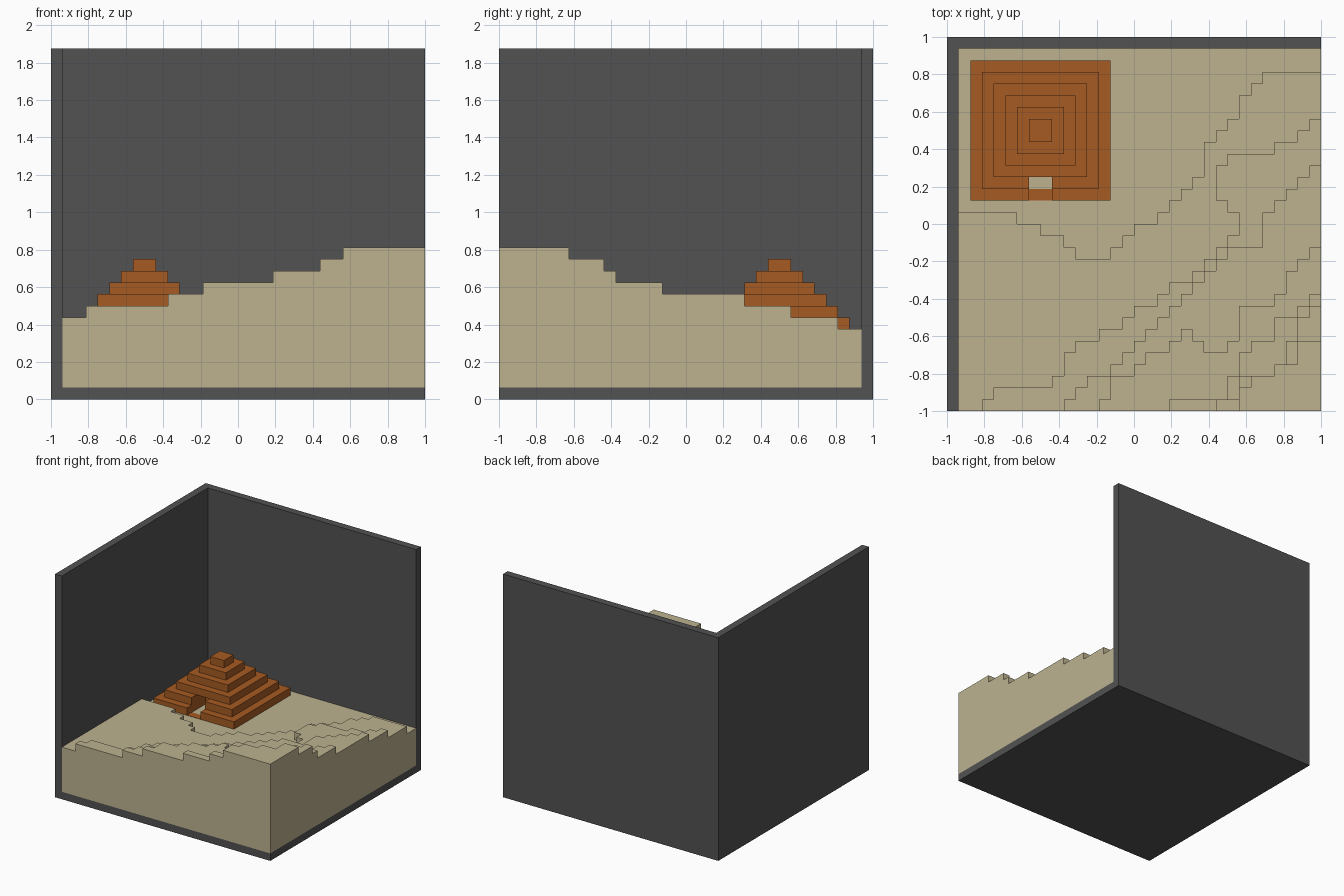
import bpy
import bmesh

UNIT = 1 / 16  # one block; block (16, 16) is the centre of the plot

cube = bpy.data.objects.get("Cube")
if cube:
    bpy.data.objects.remove(cube)


def material(name, rgb):
    mat = bpy.data.materials.new(name)
    mat.use_nodes = True
    mat.diffuse_color = (*rgb, 1)
    bsdf = mat.node_tree.nodes["Principled BSDF"]
    bsdf.inputs["Base Color"].default_value = (*rgb, 1)
    bsdf.inputs["Roughness"].default_value = 0.9
    return mat


GREY = material("dark grey", (0.084, 0.084, 0.084))
SAND = material("sand", (0.51, 0.45, 0.28))
ORANGE = material("burnt orange", (0.38, 0.105, 0.016))


def prism(name, outline, bottom, top, mat):
    """Upright prism over a block-grid outline."""
    bm = bmesh.new()
    verts = [bm.verts.new(((x - 16) * UNIT, (y - 16) * UNIT, bottom * UNIT))
             for x, y in outline]
    face = bm.faces.new(verts)
    side = bmesh.ops.extrude_face_region(bm, geom=[face])
    moved = [g for g in side["geom"] if isinstance(g, bmesh.types.BMVert)]
    bmesh.ops.translate(bm, verts=moved, vec=(0, 0, (top - bottom) * UNIT))
    bmesh.ops.recalc_face_normals(bm, faces=bm.faces)
    mesh = bpy.data.meshes.new(name)
    bm.to_mesh(mesh)
    bm.free()
    mesh.materials.append(mat)
    obj = bpy.data.objects.new(name, mesh)
    bpy.context.collection.objects.link(obj)
    return obj


def rect(x0, y0, x1, y1):
    return [(x0, y0), (x1, y0), (x1, y1), (x0, y1)]


STEP = {"R": (1, 0), "L": (-1, 0), "U": (0, 1), "D": (0, -1)}


def walk(start, moves):
    """Outline that follows a stepped edge, keeping only its corners."""
    x, y = start
    points, last = [], ""
    for move in moves:
        if move != last:
            points.append((x, y))
        x, y = x + STEP[move][0], y + STEP[move][1]
        last = move
    points += [(x, y), (32, 0)]
    if start[1] > 0:
        points.append((start[0], 0))
    return points


# Floor and the two tall walls
prism("floor", rect(0, 0, 32, 32), 0, 1, GREY)
prism("corner_walls", [(0, 0), (1, 0), (1, 31), (32, 31), (32, 32), (0, 32)],
      1, 30, GREY)

# Sand: a flat bed, then stepped terraces rising to the front left corner
prism("sand_bed", rect(1, 0, 32, 31), 1, 6, SAND)
TERRACES = [
    ((1, 17), "RRRRRDRRDRRDRDRRRURURURRURURURURUUURURURUURURURRRRR"),
    ((3, 0), "URURRRRRURUURURRURRURURRURURRURURURURUULULUUURURRRRURRURUR"),
    ((10, 0), "URURURR" + "UR" * 10 + "URRRUUUR" + "UR" * 4),
    ((13, 0), "URUURRURURRURURDRDRRURUUURRRURUURURUR"),
    ((19, 0), "URRRRRUURUURURRUURRURUR"),
    ((23, 0), "URRUURRRURUURUURUR"),
    ((25, 0), "UURURRURRUURR"),
]
for i, (start, moves) in enumerate(TERRACES):
    prism(f"sand_terrace_{i + 1}", walk(start, moves), 6 + i, 7 + i, SAND)

# Step pyramid; the two lowest tiers are notched for the doorway passage
CX, CY = 8, 24
for i in range(6):
    h = 6 - i
    outline = rect(CX - h, CY - h, CX + h, CY + h)
    if i < 2:
        outline[1:1] = [(CX - 1, CY - h), (CX - 1, CY - 2),
                        (CX + 1, CY - 2), (CX + 1, CY - h)]
    prism(f"pyramid_tier_{i + 1}", outline, 6 + i, 7 + i, ORANGE)

# Doorstep plate
prism("doorstep", rect(CX - 1, CY - 6, CX + 1, CY - 5), 6, 6.04, ORANGE)
